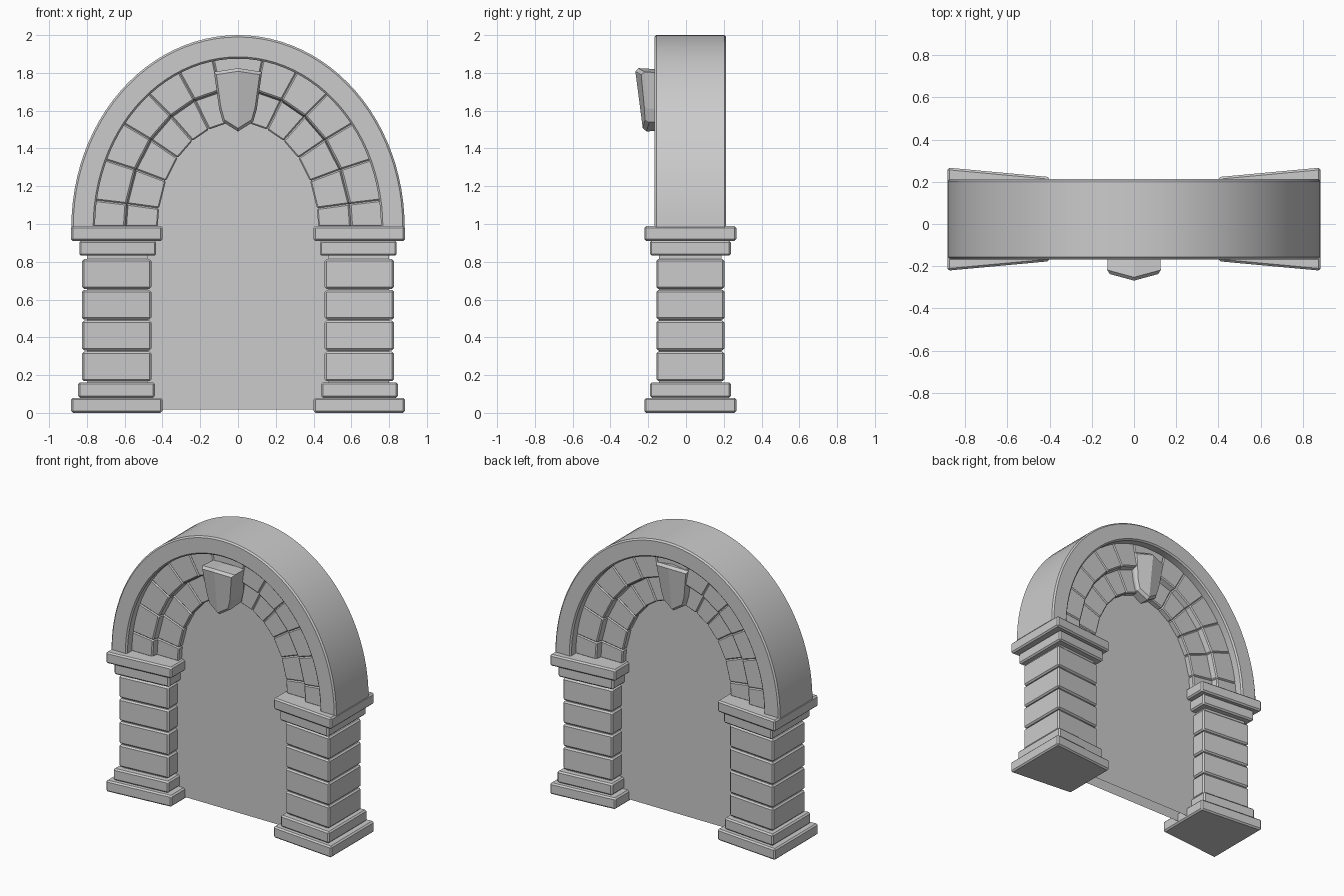
import bpy, bmesh
from math import sin, cos, pi, radians

if "Cube" in bpy.data.objects:
    bpy.data.objects.remove(bpy.data.objects["Cube"])

YC = 0.023      # depth centre of the masonry
SPRING = 0.985  # height where the arch starts
# nested arch curves: (half width, rise)
OUT, RIM, MID, DEEP, INN = (0.882, 1.015), (0.757, 0.89), (0.60, 0.73), (0.57, 0.70), (0.425, 0.553)


def make(name, verts, faces, bevel=0.0, smooth=False):
    me = bpy.data.meshes.new(name)
    me.from_pydata(verts, [], faces)
    bm = bmesh.new()
    bm.from_mesh(me)
    bmesh.ops.recalc_face_normals(bm, faces=bm.faces)
    bm.to_mesh(me)
    bm.free()
    ob = bpy.data.objects.new(name, me)
    bpy.context.collection.objects.link(ob)
    if bevel:
        m = ob.modifiers.new("bevel", 'BEVEL')
        m.width, m.segments, m.limit_method = bevel, 1, 'NONE'
    if smooth:
        bpy.context.view_layer.objects.active = ob
        ob.select_set(True)
        bpy.ops.object.shade_smooth_by_angle(angle=radians(25))
        ob.select_set(False)
    return ob


def arch(curve, t):
    return curve[0] * cos(t), SPRING + curve[1] * sin(t)


HEX = [(0, 1, 2, 3), (7, 6, 5, 4), (0, 4, 5, 1), (1, 5, 6, 2), (2, 6, 7, 3), (3, 7, 4, 0)]


def course(name, side, z0, z1, xo, xi, half, bevel=0.01):
    """Pillar course, narrowing in depth towards the opening."""
    hi = half - 0.092 * (xo - xi)
    plan = [(xo, -half), (xo, half), (xi, hi), (xi, -hi)]
    make(name, [(side * x, YC + y, z) for z in (z0, z1) for x, y in plan], HEX, bevel)


# pillars
for side, tag in ((-1, "left"), (1, "right")):
    course(f"{tag}_plinth", side, 0, 0.08, 0.884, 0.40, 0.244)
    course(f"{tag}_base", side, 0.08, 0.162, 0.847, 0.44, 0.215)
    course(f"{tag}_core", side, 0.10, 0.90, 0.80, 0.48, 0.165, 0)
    for i in range(4):
        z = 0.168 + i * 0.163
        course(f"{tag}_shaft_block_{i}", side, z, z + 0.157, 0.825, 0.459, 0.181)
    course(f"{tag}_neck", side, 0.832, 0.912, 0.84, 0.433, 0.215)
    course(f"{tag}_capital", side, 0.91, 0.99, 0.884, 0.40, 0.244)

# outer ring swept along the arch; section is (blend outer to inner, depth)
h, c = 0.19, 0.01
section = [(0, -h + c), (0.08, -h), (0.92, -h), (1, -h + c),
           (1, h - c), (0.92, h), (0.08, h), (0, h - c)]
N, K = 48, len(section)
verts = []
for i in range(N + 1):
    (xo, zo), (xi, zi) = arch(OUT, pi * i / N), arch(RIM, pi * i / N)
    verts += [(xo + (xi - xo) * s, YC + y, zo + (zi - zo) * s) for s, y in section]
faces = [(i * K + j, i * K + (j + 1) % K, (i + 1) * K + (j + 1) % K, (i + 1) * K + j)
         for i in range(N) for j in range(K)]
faces += [tuple(range(K)), tuple(range(N * K, N * K + K))]
make("arch_ring", verts, faces, smooth=True)


# two stepped rows of wedge stones, on both faces of the arch
def turn(deg, amount):
    """Lean a joint slightly flatter than the arch angle."""
    return radians(deg + amount * sin(radians(2 * deg)))


def stone(name, sgn, a, b, inner, outer, deep, lean_in, lean_out, half):
    def quad(low, y):
        return [(*arch(cv, turn(t, ln)), YC + sgn * y)
                for cv, t, ln in ((low, a, lean_in), (outer, a, lean_out),
                                  (outer, b, lean_out), (low, b, lean_in))]
    vs = quad(inner, half) + quad(deep, 0)
    make(name, [(x, y, z) for x, z, y in vs], HEX, 0.007)


right_joints = [9 + 14.2 * i for i in range(6)]
joints = [0] + right_joints + [180 - t for t in reversed(right_joints)] + [180]
for sgn, tag in ((-1, "front"), (1, "back")):
    for i, (a, b) in enumerate(zip(joints, joints[1:])):
        stone(f"{tag}_outer_stone_{i}", sgn, a, b, MID, (0.775, 0.91), DEEP, 2, 0, 0.13)
        stone(f"{tag}_inner_stone_{i}", sgn, a, b, INN, (0.605, 0.735), INN, 4, 2, 0.087)

# panels filling the opening, front and back
outline = [(0.58, 0.017), (0.58, SPRING)] + \
          [arch((0.50, 0.63), pi * i / 24) for i in range(25)] + [(-0.58, SPRING), (-0.58, 0.017)]
for tag, y in (("front", -0.048), ("back", 0.045)):
    make(f"opening_panel_{tag}", [(x, YC + y, z) for x, z in outline], [tuple(range(len(outline)))])

# shield keystones: ridged, leaning faces
right = [(0, 1.825), (0.127, 1.805), (0.1, 1.61), (0.08, 1.54), (0, 1.49)]
loop = right + [(-x, z) for x, z in right[3:0:-1]]
n = len(loop)


def shield(name, flip):
    vs = []
    for scale, back in ((0.9, 0), (1, 0.018), (0.96, 0.14)):
        for x, z in loop:
            x, z = x * scale, 1.66 + (z - 1.66) * scale
            y = -0.267 + (1.8 - z) * 0.13 + abs(x) * 0.25 + back
            vs.append((x, -0.07 - y if flip else y, z))
    fs = [(r * n + j, r * n + (j + 1) % n, (r + 1) * n + (j + 1) % n, (r + 1) * n + j)
          for r in range(2) for j in range(n)]
    fs += [(0, 1, 2, 3, 4), (4, 5, 6, 7, 0), tuple(range(2 * n, 3 * n))]
    make(name, vs, fs)


shield("shield_front", False)
shield("shield_back", True)
